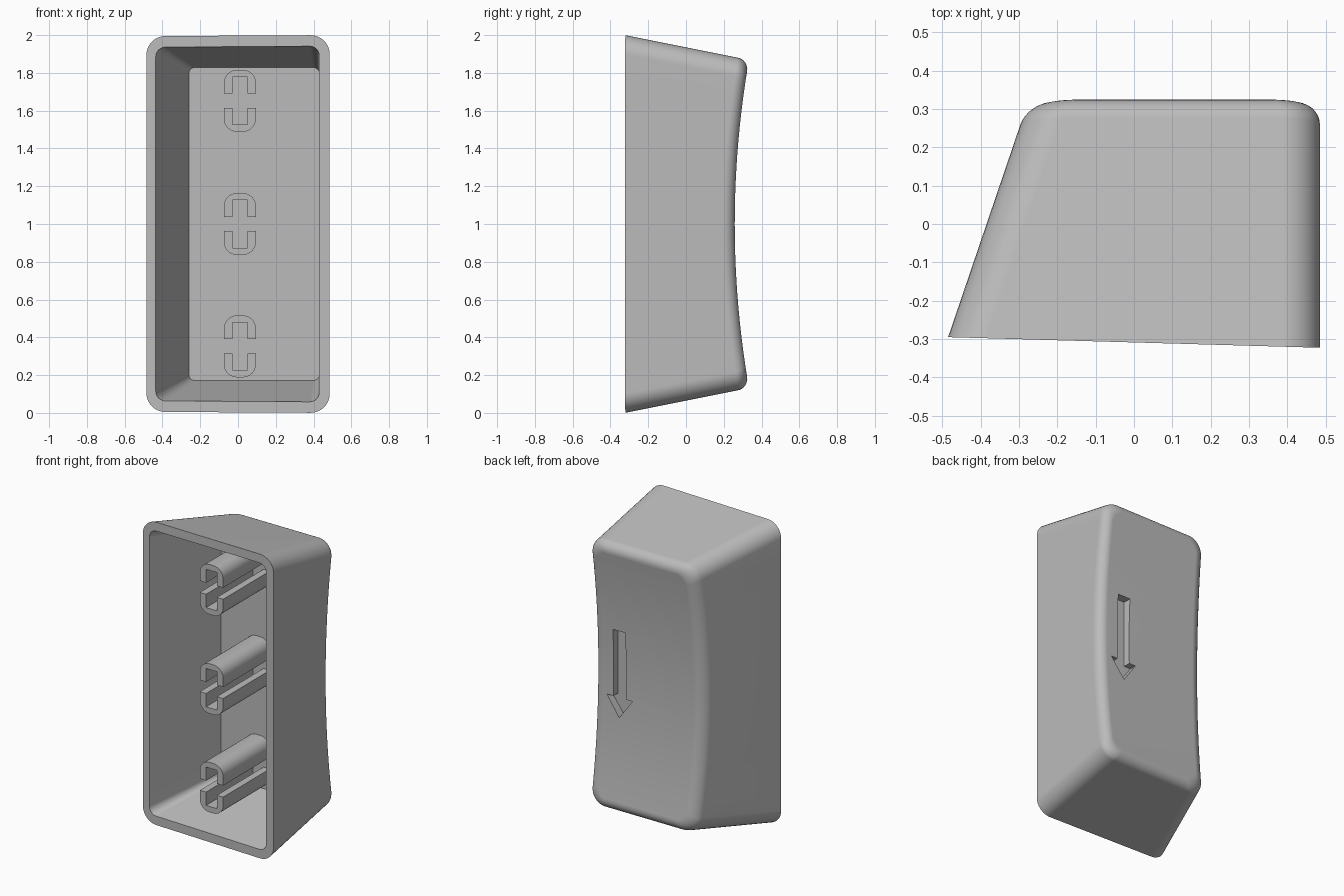
import bpy, bmesh
from math import cos, sin, pi, radians

cube = bpy.data.objects.get("Cube")
if cube:
    bpy.data.objects.remove(cube, do_unlink=True)

grey = bpy.data.materials.new("light grey plastic")
grey.use_nodes = True
COLOUR = (0.5, 0.5, 0.5, 1)
grey.diffuse_color = COLOUR
grey.node_tree.nodes["Principled BSDF"].inputs["Base Color"].default_value = COLOUR


def make_object(name, bm):
    bmesh.ops.recalc_face_normals(bm, faces=bm.faces)
    mesh = bpy.data.meshes.new(name)
    bm.to_mesh(mesh)
    bm.free()
    mesh.materials.append(grey)
    obj = bpy.data.objects.new(name, mesh)
    bpy.context.collection.objects.link(obj)
    return obj


def activate(obj):
    bpy.ops.object.select_all(action='DESELECT')
    obj.select_set(True)
    bpy.context.view_layer.objects.active = obj


def smooth(obj):
    activate(obj)
    bpy.ops.object.shade_smooth_by_angle(angle=radians(30))


def prism(name, outline, y0, y1):
    """Extrude an outline of (x, z) points from y0 to y1."""
    bm = bmesh.new()
    face = bm.faces.new([bm.verts.new((x, y0, z)) for x, z in outline])
    moved = bmesh.ops.extrude_face_region(bm, geom=[face])["geom"]
    verts = [g for g in moved if isinstance(g, bmesh.types.BMVert)]
    bmesh.ops.translate(bm, verts=verts, vec=(0, y1 - y0, 0))
    return make_object(name, bm)


# Section bounds at depth y: left x, right x, bottom z (symmetric about z = 1)
def outer_bounds(y):
    return -0.485 + 0.34 * (y + 0.295), 0.485, 0.2 * (y + 0.323)


def inner_bounds(y):
    return -0.435 + 0.357 * (y + 0.295), 0.43, 0.058 + 0.22 * (y + 0.323)


def rim(x, z):
    return -0.309 - 0.0285 * x


def dish(x, z):
    return 0.258 + 0.1 * (z - 1) ** 2


def floor(x, z):
    return 0.195


ARC, SIDE = 8, 20


def ring(bm, bounds, depth, radius, inset=0.0, drop=0.0):
    """Rounded rectangle of verts laid on a depth surface, right half then left half."""
    halves = []
    for side in (1, -1):
        half = []
        for i in range(2 * ARC + SIDE + 1):
            y = depth(0.485 * side, 1) - drop
            for _ in range(6):
                xl, xr, z0 = bounds(y)
                edge = (xr - inset) if side > 0 else (xl + inset)
                rise = 1 - z0 - inset - radius
                if i <= ARC:
                    a, centre = -pi / 2 * (1 - i / ARC), -rise
                elif i < ARC + SIDE:
                    a, centre = 0, rise * (2 * (i - ARC) / SIDE - 1)
                else:
                    a, centre = pi / 2 * (i - ARC - SIDE) / ARC, rise
                x = edge - side * radius * (1 - cos(a))
                z = 1 + centre + radius * sin(a)
                y = depth(x, z) - drop
            half.append(bm.verts.new((x, y, z)))
        halves.append(half)
    return halves


def bridge(bm, a, b):
    la, lb = a[0] + a[1][::-1], b[0] + b[1][::-1]
    for i in range(len(la)):
        j = (i + 1) % len(la)
        bm.faces.new((la[i], la[j], lb[j], lb[i]))


# Hollow cap: cavity floor, cavity mouth, rim, walls, rounded edge, dished back
bm = bmesh.new()
FILLET = 0.06
rings = [ring(bm, inner_bounds, floor, 0.03),
         ring(bm, inner_bounds, rim, 0.05),
         ring(bm, outer_bounds, rim, 0.1)]
for k in range(9):
    t = pi / 2 * k / 8
    inset = FILLET * (1 - cos(t))
    rings.append(ring(bm, outer_bounds, dish, 0.1 - 0.4 * inset,
                      inset, FILLET * (1 - sin(t))))
for a, b in zip(rings, rings[1:]):
    bridge(bm, a, b)
bm.faces.new(rings[0][0] + rings[0][1][::-1])
right, left = rings[-1]
for i in range(len(right) - 1):
    bm.faces.new((right[i], right[i + 1], left[i + 1], left[i]))
cap = make_object("cap_shell", bm)

# Engraved downward arrow on the dished back
half_arrow = [(0.045, 1.29), (0.045, 0.85), (0.093, 0.85)]
arrow = ([(0.3 + x, z) for x, z in half_arrow] + [(0.3, 0.72)]
         + [(0.3 - x, z) for x, z in reversed(half_arrow)])
cutter = prism("arrow_cutter", arrow, 0.213, 0.4)
cutter.hide_render = True
activate(cap)
cut = cap.modifiers.new("arrow", 'BOOLEAN')
cut.operation = 'DIFFERENCE'
cut.solver = 'EXACT'
cut.object = cutter
bpy.ops.object.modifier_apply(modifier="arrow")
bpy.data.objects.remove(cutter, do_unlink=True)
smooth(cap)
weighted = cap.modifiers.new("flat_walls", 'WEIGHTED_NORMAL')
weighted.keep_sharp = True

# Three mounting stems, each a facing pair of U-shaped channels
HALF, SLOT, NEAR, FAR, ROOF, ROUND = 0.085, 0.039, 0.038, 0.164, 0.126, 0.07
arc = [(HALF - ROUND * (1 - cos(a)), FAR - ROUND * (1 - sin(a)))
       for a in (pi / 2 * k / 8 for k in range(9))]
half_u = [(SLOT, ROOF), (SLOT, NEAR), (HALF, NEAR)] + arc
channel = half_u + [(-x, z) for x, z in reversed(half_u)]
for place, zc in (("bottom", 0.352), ("middle", 1.0), ("top", 1.652)):
    for part, s in (("upper", 1), ("lower", -1)):
        outline = [(0.01 + x, zc + s * z) for x, z in channel]
        smooth(prism(f"{place}_stem_{part}_channel", outline, -0.29, 0.2))
